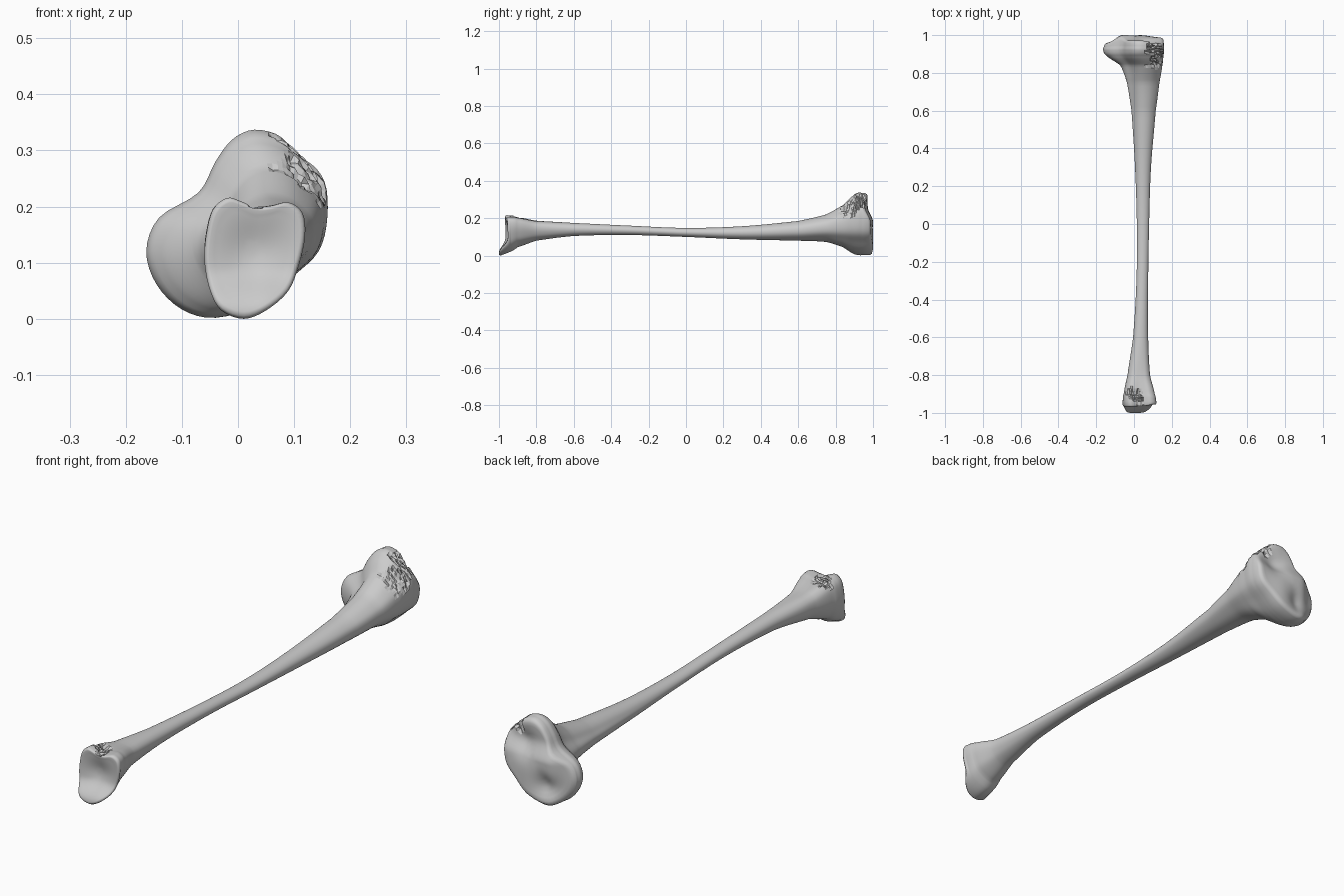
import bpy, bmesh, math, random
from mathutils import Vector, noise

cube = bpy.data.objects.get("Cube")
if cube:
    bpy.data.objects.remove(cube, do_unlink=True)

SIDES = 64      # points around the shaft
STEPS = 7       # rings between stations

# End outlines (x, z), clockwise from the top
ANKLE = [(.03, .2), (.06, .202), (.09, .208), (.115, .19), (.12, .15), (.11, .1), (.09, .05), (.05, .015),
         (.01, 0), (-.03, .015), (-.05, .05), (-.06, .1), (-.057, .15), (-.045, .195), (-.02, .216), (.005, .21)]
KNEE = [(.03, .338), (.08, .325), (.12, .29), (.155, .245), (.16, .18), (.145, .12), (.1, .075), (.04, .025),
        (-.04, 0), (-.1, .015), (-.145, .06), (-.163, .12), (-.14, .18), (-.07, .225), (-.04, .28), (-.01, .32)]

# Stations: y, x min, x max, z min, z max, shape (-1 ankle, 0 round, 1 knee)
STATIONS = [
    (-.94, -.06, .118, .02, .215, -1),
    (-.9, -.055, .11, .045, .21, -.9),
    (-.8, -.035, .085, .08, .19, -.5),
    (-.6, -.005, .075, .105, .175, -.1),
    (-.3, .013, .075, .11, .16, 0),
    (0, .015, .08, .1, .148, 0),
    (.3, .005, .09, .087, .157, .1),
    (.6, -.015, .115, .08, .185, .3),
    (.75, -.04, .135, .073, .22, .5),
    (.84, -.075, .15, .045, .27, .75),
    (.89, -.145, .156, .013, .318, .95),
    (.92, -.163, .16, .003, .336, 1),
    (.945, -.158, .158, .002, .335, 1),
]


def spline(a, b, c, d, t):
    """Smooth value between b and c."""
    return tuple(q + .5 * t * (r - p + t * (2 * p - 5 * q + 4 * r - s + t * (3 * (q - r) + s - p)))
                 for p, q, r, s in zip(a, b, c, d))


def unit_outline(points):
    """Closed smooth outline scaled to the range -1 to 1."""
    n = len(points)
    out = []
    for k in range(SIDES):
        i, t = divmod(k * n / SIDES, 1)
        i = int(i)
        out.append(spline(*(points[(i + j) % n] for j in (-1, 0, 1, 2)), t))
    axes = []
    for axis in zip(*out):
        lo, hi = min(axis), max(axis)
        axes.append([2 * (v - lo) / (hi - lo) - 1 for v in axis])
    return list(zip(*axes))


ankle, knee = unit_outline(ANKLE), unit_outline(KNEE)
circle = [(math.sin(math.tau * k / SIDES), math.cos(math.tau * k / SIDES)) for k in range(SIDES)]


def section(x0, x1, z0, z1, shape):
    """Cross-section points fitted to a box."""
    end, w = (knee, min(shape, 1)) if shape > 0 else (ankle, min(-shape, 1))
    pts = []
    for (cx, cz), (ex, ez) in zip(circle, end):
        u, v = cx + (ex - cx) * w, cz + (ez - cz) * w
        pts.append(((x0 + x1 + u * (x1 - x0)) / 2, (z0 + z1 + v * (z1 - z0)) / 2))
    return pts


def bump(x, z, cx, cz, size):
    return math.exp(-((x - cx) ** 2 + (z - cz) ** 2) / size ** 2)


def ramp(v, lo, hi):
    t = max(0, min(1, (v - lo) / (hi - lo)))
    return t * t * (3 - 2 * t)


def knee_face(x, z):
    """Two shallow dishes with a ridge between them."""
    y = 1 - .028 * ramp(z, .18, .26) - .04 * ramp(-x, .06, .14) - .012 * ramp(x, .03, .14)
    return y - .025 * bump(x, z, .06, .22, .05) - .025 * bump(x, z, -.05, .08, .045)


def ankle_face(x, z):
    """Hollow face with a lip at the bottom."""
    y = -.968 + .022 * bump(x, z, .03, .12, .06) + .012 * ramp(x, .04, .11)
    return y - .032 * ramp(-z, -.09, -.015)


bm = bmesh.new()


def add_ring(pts, height):
    return [bm.verts.new((x, height(x, z), z)) for x, z in pts]


def end_rings(pts, face, scales):
    """Rings shrinking to the middle of an end face."""
    mx, mz = (sum(a) / len(pts) for a in zip(*pts))
    rings = []
    for s, back in scales:
        ring = [(mx + (x - mx) * s, mz + (z - mz) * s) for x, z in pts]
        rings.append(add_ring(ring, lambda x, z: face(x, z) + back))
    return rings


# Ankle end, shaft and knee end as one continuous loft
inner = [(s / 10, 0) for s in range(1, 9)]
rings = end_rings(section(-.06, .12, 0, .216, -1), ankle_face, inner + [(.9, -.001), (.96, 0), (1, .008)])
last = len(STATIONS) - 1
for i in range(last):
    four = [STATIONS[max(0, min(last, i + j))] for j in (-1, 0, 1, 2)]
    for k in range(STEPS + (i == last - 1)):
        t = k / STEPS
        row = spline(*four, t)
        y = four[1][0] + t * (four[2][0] - four[1][0])
        rings.append(add_ring(section(*row[1:]), lambda x, z: y))
rim = [(.98, -.013), (.94, -.004)]
rings += end_rings(section(-.16, .16, 0, .337, 1), knee_face, rim + [(.88, 0)] + inner[::-1])
for a, b in zip(rings, rings[1:]):
    for k in range(SIDES):
        j = (k + 1) % SIDES
        bm.faces.new((a[k], a[j], b[j], b[k]))
bm.faces.new(rings[0])
bm.faces.new(rings[-1])
bmesh.ops.recalc_face_normals(bm, faces=bm.faces)
bm.normal_update()

# Broken patches: rough, flat facets sunk into the surface
random.seed(4)
PATCHES = [((.12, .87, .25), .05), ((.1, .93, .3), .04), ((0, -.9, .205), .035), ((.03, -.94, .2), .02)]
chipped = set()
moves = {}
for centre, radius in PATCHES:
    for v in bm.verts:
        d = (v.co - Vector(centre)).length * (1 + .5 * noise.noise(v.co * 40))
        if d < radius:
            moves[v] = v.normal * -random.uniform(.001, .014)
            chipped.update(v.link_faces)
for v, move in moves.items():
    v.co += move
for f in bm.faces:
    f.smooth = f not in chipped

mesh = bpy.data.meshes.new("shin_bone")
bm.to_mesh(mesh)
bm.free()
bone = bpy.data.objects.new("shin_bone", mesh)
bpy.context.collection.objects.link(bone)

# Plain grey bone
grey = bpy.data.materials.new("bone_grey")
grey.use_nodes = True
colour = (.6, .6, .6, 1)
grey.diffuse_color = colour
grey.node_tree.nodes["Principled BSDF"].inputs["Base Color"].default_value = colour
mesh.materials.append(grey)
